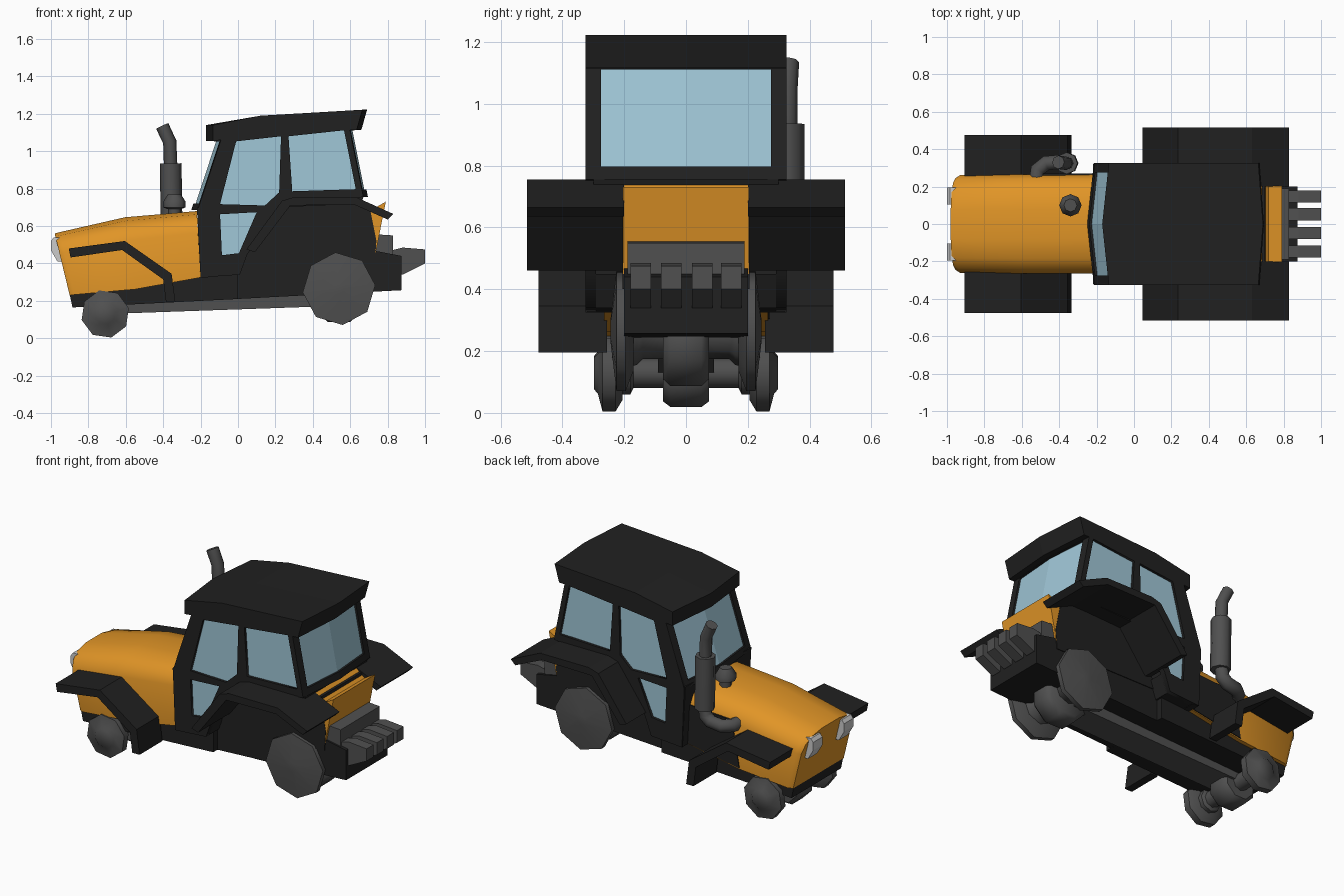
import bpy, bmesh
from math import radians, cos, sin, pi

if "Cube" in bpy.data.objects:
    bpy.data.objects.remove(bpy.data.objects["Cube"])


def material(name, r, g, b):
    m = bpy.data.materials.new(name)
    m.diffuse_color = (r, g, b, 1)
    m.use_nodes = True
    m.node_tree.nodes["Principled BSDF"].inputs["Base Color"].default_value = m.diffuse_color
    return m


BLACK = material("black", 0.015, 0.015, 0.015)
ORANGE = material("orange", 0.75, 0.30, 0.02)
GLASS = material("glass", 0.35, 0.57, 0.68)
STEEL = material("steel", 0.08, 0.08, 0.08)
LENS = material("lens", 0.75, 0.75, 0.75)


def finish(ob, mat, angle=None):
    ob.data.materials.clear()
    ob.data.materials.append(mat)
    if angle:
        bpy.ops.object.select_all(action='DESELECT')
        ob.select_set(True)
        bpy.context.view_layer.objects.active = ob
        bpy.ops.object.shade_smooth_by_angle(angle=radians(angle))
    return ob


def loft(name, sections, mat, angle=None):
    """Closed solid through equal-length point loops."""
    bm = bmesh.new()
    rings = [[bm.verts.new(p) for p in s] for s in sections]
    n = len(rings[0])
    for a, b in zip(rings, rings[1:]):
        for i in range(n):
            j = (i + 1) % n
            bm.faces.new((a[i], a[j], b[j], b[i]))
    bm.faces.new(rings[0])
    bm.faces.new(rings[-1])
    bmesh.ops.recalc_face_normals(bm, faces=bm.faces)
    me = bpy.data.meshes.new(name)
    bm.to_mesh(me)
    bm.free()
    ob = bpy.data.objects.new(name, me)
    bpy.context.collection.objects.link(ob)
    return finish(ob, mat, angle)


def prism(name, pts, y0, y1, mat):
    return loft(name, [[(x, y, z) for x, z in pts] for y in (y0, y1)], mat)


def turned(name, x, z, profile, mat, sides=8, turn=0.0):
    """Lathe about an axis along y; profile holds (radius, y)."""
    return loft(name, [[(x + r * cos(turn + 2 * pi * k / sides), y,
                         z + r * sin(turn + 2 * pi * k / sides)) for k in range(sides)]
                       for r, y in profile], mat, 50)


def to_mesh(ob):
    bpy.ops.object.select_all(action='DESELECT')
    ob.select_set(True)
    bpy.context.view_layer.objects.active = ob
    bpy.ops.object.convert(target='MESH')
    return bpy.context.object


def pipe(name, pts, mat):
    """Eight-sided pipe through (x, y, z, radius) points."""
    cu = bpy.data.curves.new(name, 'CURVE')
    cu.dimensions = '3D'
    cu.bevel_depth = 1
    cu.bevel_resolution = 2
    cu.use_fill_caps = True
    sp = cu.splines.new('POLY')
    sp.points.add(len(pts) - 1)
    for p, (x, y, z, r) in zip(sp.points, pts):
        p.co = (x, y, z, 1)
        p.radius = r
    ob = bpy.data.objects.new(name, cu)
    bpy.context.collection.objects.link(ob)
    return finish(to_mesh(ob), mat, 50)


def plate(name, loops, y, half, mat):
    """Upright plate with holes, from an outline and inner loops."""
    cu = bpy.data.curves.new(name, 'CURVE')
    cu.dimensions = '2D'
    cu.fill_mode = 'BOTH'
    cu.extrude = half
    for loop in loops:
        sp = cu.splines.new('POLY')
        sp.points.add(len(loop) - 1)
        sp.use_cyclic_u = True
        for p, (x, z) in zip(sp.points, loop):
            p.co = (x, z, 0, 1)
    ob = bpy.data.objects.new(name, cu)
    bpy.context.collection.objects.link(ob)
    ob.rotation_euler = (pi / 2, 0, 0)
    ob.location.y = y
    return finish(to_mesh(ob), mat)


# Hood: rounded cross-sections from nose to firewall
def hood_section(xt, zt, xb, zb, w):
    half = [(w, 0.0), (w, 0.68), (w - 0.025, 0.84), (w - 0.08, 0.95), (0.08, 1.0)]
    full = half + [(-y, t) for y, t in reversed(half)]
    return [(xb + (xt - xb) * t, y, zb + (zt - zb) * t) for y, t in full]


loft("hood", [hood_section(-0.98, 0.56, -0.90, 0.23, 0.245),
              hood_section(-0.955, 0.567, -0.875, 0.233, 0.262),
              hood_section(-0.604, 0.647, -0.55, 0.262, 0.265),
              hood_section(-0.22, 0.68, -0.20, 0.325, 0.265)], ORANGE, 35)
prism("engine_side_panel", [(-0.55, 0.27), (-0.2, 0.33), (-0.2, 0.57), (-0.5, 0.55)], 0.2, 0.27, BLACK)

# Chassis, rear body and tail
prism("front_frame", [(-0.885, 0.165), (0, 0.21), (0, 0.34), (-0.2, 0.325),
                      (-0.55, 0.262), (-0.9, 0.235)], -0.24, 0.24, BLACK)
prism("rear_frame", [(-0.1, 0.205), (0.875, 0.257), (0.875, 0.44), (0.72, 0.47), (-0.1, 0.47)],
      -0.2, 0.2, BLACK)
prism("rear_body", [(0.0, 0.4), (0.73, 0.4), (0.74, 0.52), (0.70, 0.72), (0.2, 0.735)],
      -0.205, 0.205, BLACK)
prism("tail_panel", [(0.65, 0.75), (0.72, 0.69), (0.79, 0.73), (0.735, 0.45), (0.65, 0.45)],
      -0.203, 0.203, ORANGE)
prism("tail_block", [(0.70, 0.45), (0.83, 0.43), (0.83, 0.55), (0.75, 0.555)], -0.19, 0.19, STEEL)
for y in (-0.147, -0.048, 0.052, 0.147):
    prism("rear_prong", [(0.82, 0.34), (0.88, 0.34), (1.0, 0.40), (1.0, 0.475), (0.88, 0.485), (0.82, 0.47)],
          y - 0.033, y + 0.033, STEEL)
prism("drive_shaft_housing", [(-0.7, 0.13), (0.5, 0.172), (0.5, 0.24), (-0.7, 0.19)], -0.09, 0.09, STEEL)

# Axles, differentials and hubs
turned("front_differential", -0.71, 0.13, [(0.10, -0.075), (0.12, -0.05), (0.12, 0.05), (0.10, 0.075)], STEEL, turn=pi / 8)
turned("rear_differential", 0.54, 0.23, [(0.13, -0.075), (0.155, -0.05), (0.155, 0.05), (0.13, 0.075)], STEEL, turn=pi / 8)
turned("front_axle", -0.71, 0.13, [(0.07, -0.24), (0.07, -0.18), (0.05, -0.17), (0.05, 0.17), (0.07, 0.18), (0.07, 0.24)], STEEL)
turned("rear_axle", 0.54, 0.265, [(0.12, -0.2), (0.11, -0.16), (0.09, -0.14), (0.09, 0.14), (0.11, 0.16), (0.12, 0.2)], STEEL)
for s in (-1, 1):
    turned("front_hub", -0.71, 0.13, [(0.09, 0.205 * s), (0.13, 0.228 * s), (0.13, 0.27 * s),
                                     (0.07, 0.285 * s), (0.055, 0.298 * s)], STEEL, turn=0.25)
    turned("rear_hub", 0.54, 0.265, [(0.13, 0.17 * s), (0.195, 0.195 * s), (0.195, 0.225 * s),
                                    (0.03, 0.245 * s)], STEEL, turn=0.1)

# Fenders and headlights
for s in (-1, 1):
    prism("front_fender", [(-0.905, 0.48), (-0.605, 0.52), (-0.355, 0.345), (-0.335, 0.195), (-0.385, 0.195),
                           (-0.40, 0.315), (-0.62, 0.472), (-0.895, 0.432)], 0.255 * s, 0.477 * s, BLACK)
    prism("rear_fender", [(0.045, 0.475), (0.235, 0.735), (0.30, 0.755), (0.63, 0.755), (0.83, 0.665),
                          (0.80, 0.635), (0.62, 0.715), (0.28, 0.71), (0.09, 0.46)], 0.2 * s, 0.515 * s, BLACK)
    prism("headlight", [(-0.985, 0.54), (-0.95, 0.54), (-0.92, 0.41), (-0.965, 0.41), (-1.0, 0.47), (-1.0, 0.52)],
          0.105 * s, 0.195 * s, LENS)

# Cab sides with window openings
outline = [(-0.2, 0.325), (0.01, 0.34), (0.05, 0.45), (0.24, 0.72), (0.67, 0.755), (0.595, 1.13),
           (0.23, 1.12), (-0.085, 1.08), (-0.215, 0.69)]
windows = [[(-0.096, 0.717), (-0.01, 1.053), (0.23, 1.08), (0.22, 0.78), (0.144, 0.71)],
           [(0.27, 1.08), (0.567, 1.112), (0.63, 0.797), (0.29, 0.786)],
           [(-0.096, 0.663), (0.10, 0.674), (0.005, 0.455), (-0.086, 0.444)]]
for s in (-1, 1):
    plate("cab_side", [outline] + windows, 0.308 * s, 0.017, BLACK)
    for w in windows:
        prism("side_window", w, 0.300 * s, 0.309 * s, GLASS)
prism("firewall", [(-0.2, 0.325), (-0.16, 0.325), (-0.16, 0.70), (-0.22, 0.70)], -0.32, 0.32, BLACK)
prism("cab_floor", [(-0.2, 0.325), (0.01, 0.34), (0.05, 0.45), (-0.2, 0.37)], -0.3, 0.3, BLACK)
prism("cab_shelf", [(0.22, 0.70), (0.66, 0.72), (0.67, 0.755), (0.24, 0.735)], -0.3, 0.3, BLACK)


# Bowed front and rear cab ends: strips of frame around one pane
def bowed(name, low, high, bow, ys, t0, t1, thick, mat):
    def at(t, y, d):
        return (low[0] + (high[0] - low[0]) * t + bow * (1 - abs(y) / 0.325) + d, y,
                low[1] + (high[1] - low[1]) * t)
    loft(name, [[at(t0, y, 0), at(t1, y, 0), at(t1, y, thick), at(t0, y, thick)] for y in ys], mat)


for part, low, high, bow, thick, t0, t1 in (
        ("windshield", (-0.215, 0.685), (-0.085, 1.08), -0.035, 0.03, 0.09, 0.93),
        ("rear_window", (0.67, 0.755), (0.595, 1.13), 0.025, -0.03, 0.11, 0.95)):
    for s in (-1, 1):
        bowed(part + "_post", low, high, bow, (0.275 * s, 0.325 * s), 0, 1, thick, BLACK)
    bowed(part + "_sill", low, high, bow, (-0.275, 0, 0.275), 0, t0, thick, BLACK)
    bowed(part + "_header", low, high, bow, (-0.275, 0, 0.275), t1, 1, thick, BLACK)
    inset = thick * 0.4
    bowed(part + "_pane", (low[0] + inset, low[1]), (high[0] + inset, high[1]), bow,
          (-0.275, 0, 0.275), t0, t1, thick * 0.3, GLASS)

# Roof, pointed slightly at both ends
roof = [(-0.135, 1.055), (-0.135, 1.14), (0.12, 1.19), (0.665, 1.222), (0.635, 1.115), (0.23, 1.10)]
bows = (-0.035, -0.035, 0, 0.025, 0.025, 0)
loft("roof", [[(x + b * k, y, z) for (x, z), b in zip(roof, bows)]
              for y, k in ((-0.325, 0), (0, 1), (0.325, 0))], BLACK)

# Exhaust stack and air intake cap
pipe("exhaust_elbow", [(-0.52, 0.24, 0.53, 0.04), (-0.515, 0.29, 0.53, 0.04), (-0.47, 0.325, 0.53, 0.04),
                       (-0.40, 0.33, 0.54, 0.04), (-0.365, 0.33, 0.57, 0.04), (-0.358, 0.33, 0.64, 0.04)], STEEL)
pipe("muffler", [(-0.355, 0.325, 0.61, 0.058), (-0.36, 0.325, 0.935, 0.058)], STEEL)
pipe("exhaust_tip", [(-0.36, 0.325, 0.92, 0.036), (-0.365, 0.325, 1.05, 0.036), (-0.405, 0.33, 1.135, 0.036)], STEEL)
pipe("intake_cap", [(-0.34, 0.1, 0.64, 0.035), (-0.34, 0.1, 0.69, 0.035), (-0.34, 0.1, 0.70, 0.06),
                    (-0.34, 0.1, 0.73, 0.06), (-0.34, 0.1, 0.77, 0.035)], STEEL)
